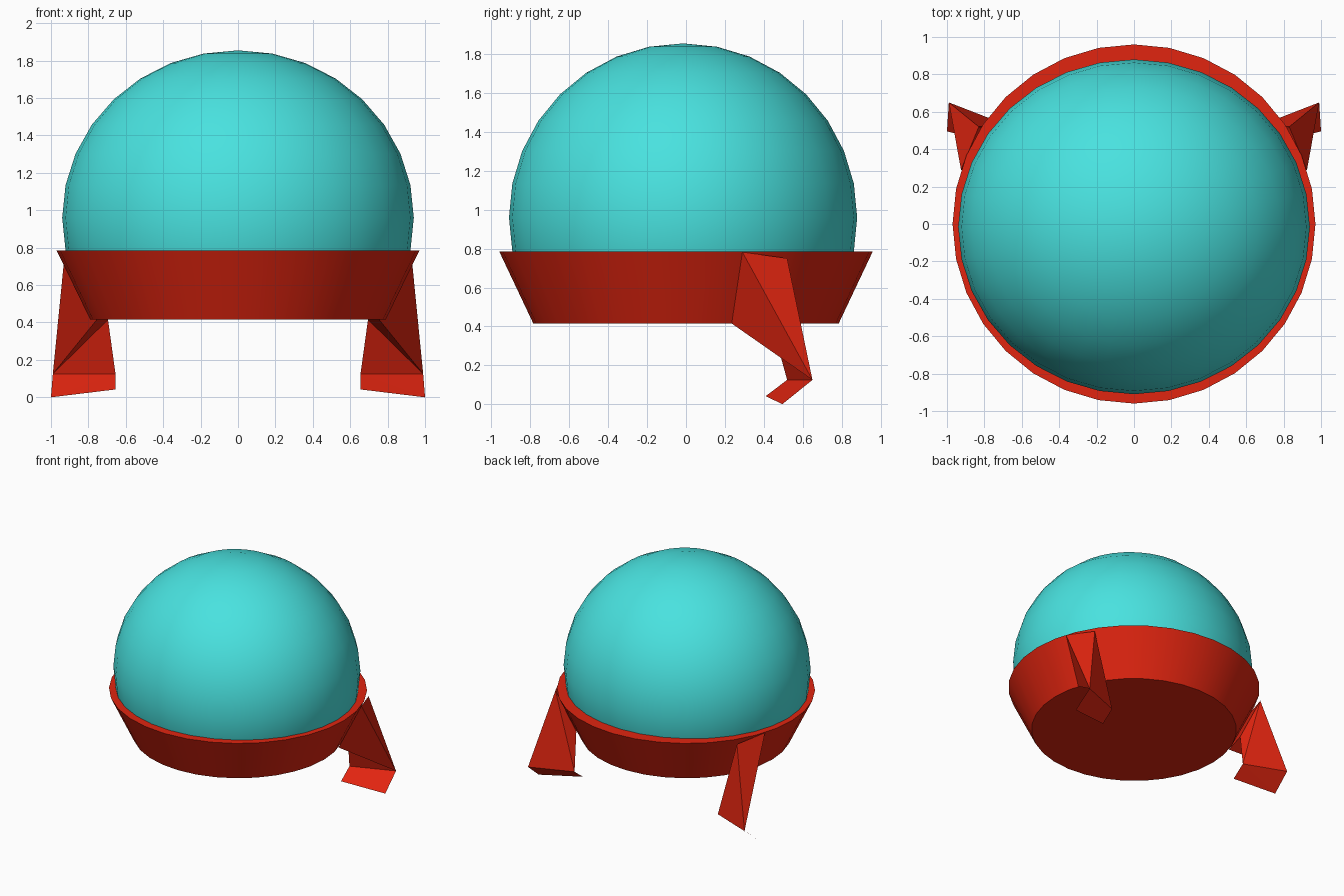
import bpy, bmesh, math
from mathutils import Vector

if "Cube" in bpy.data.objects:
    bpy.data.objects.remove(bpy.data.objects["Cube"])


def material(name, colour):
    m = bpy.data.materials.new(name)
    m.diffuse_color = (*colour, 1)
    m.use_nodes = True
    m.node_tree.nodes["Principled BSDF"].inputs["Base Color"].default_value = m.diffuse_color
    return m


teal = material("teal", (0.066, 0.76, 0.74))
red = material("red", (0.75, 0.018, 0.005))


def make_object(name, bm, mat, smooth_angle=None):
    bmesh.ops.recalc_face_normals(bm, faces=bm.faces)
    mesh = bpy.data.meshes.new(name)
    bm.to_mesh(mesh)
    bm.free()
    mesh.materials.append(mat)
    ob = bpy.data.objects.new(name, mesh)
    bpy.context.collection.objects.link(ob)
    if smooth_angle:
        bpy.ops.object.select_all(action='DESELECT')
        ob.select_set(True)
        bpy.context.view_layer.objects.active = ob
        bpy.ops.object.shade_smooth_by_angle(angle=math.radians(smooth_angle))
    return ob


# Dome: slightly wide sphere, trimmed just inside the base
bm = bmesh.new()
bmesh.ops.create_uvsphere(bm, u_segments=32, v_segments=16, radius=1)
for v in bm.verts:
    v.co = Vector((v.co.x * 0.94, v.co.y * 0.895 - 0.015, v.co.z * 0.895 + 0.96))
bmesh.ops.bisect_plane(bm, geom=bm.verts[:] + bm.edges[:] + bm.faces[:],
                       plane_co=(0, 0, 0.765), plane_no=(0, 0, -1), clear_outer=True)
make_object("dome", bm, teal, 40)

# Base: flared dish with a flat rim and a closed bottom
bm = bmesh.new()
rings = []
for rx, ry, z in ((0.79, 0.785, 0.415), (0.97, 0.96, 0.785)):
    rings.append([bm.verts.new((rx * math.cos(i * math.tau / 32),
                                ry * math.sin(i * math.tau / 32), z)) for i in range(32)])
for i in range(32):
    j = (i + 1) % 32
    bm.faces.new((rings[0][i], rings[0][j], rings[1][j], rings[1][i]))
bm.faces.new(rings[0][::-1])
bm.faces.new(rings[1])
make_object("base", bm, red, 25)


def faceted_part(name, points, faces):
    bm = bmesh.new()
    verts = {k: bm.verts.new(p) for k, p in points.items()}
    for f in faces:
        bm.faces.new([verts[k] for k in f])
    ob = make_object(name, bm, red)
    ob.modifiers.new("mirror", 'MIRROR').use_mirror_merge = False
    return ob


ankle_out, ankle_in = (0.99, 0.65, 0.125), (0.655, 0.52, 0.125)

# Legs: tapered wedges growing out of the back sides of the base
faceted_part("legs", {
    "P": (0.755, 0.235, 0.415), "T": (0.925, 0.29, 0.782), "Q": (0.83, 0.52, 0.75),
    "R": (0.695, 0.44, 0.415), "A": ankle_out, "D": ankle_in},
    ("PAT", "TAQ", "PRA", "RDA", "QAD", "QDR", "PTR", "TQR"))

# Feet: thin plates folded forward to the ground
faceted_part("feet", {
    "A": ankle_out, "D": ankle_in, "B": (1.0, 0.495, 0.0), "C": (0.655, 0.41, 0.042)},
    ("DCB", "DBA"))
